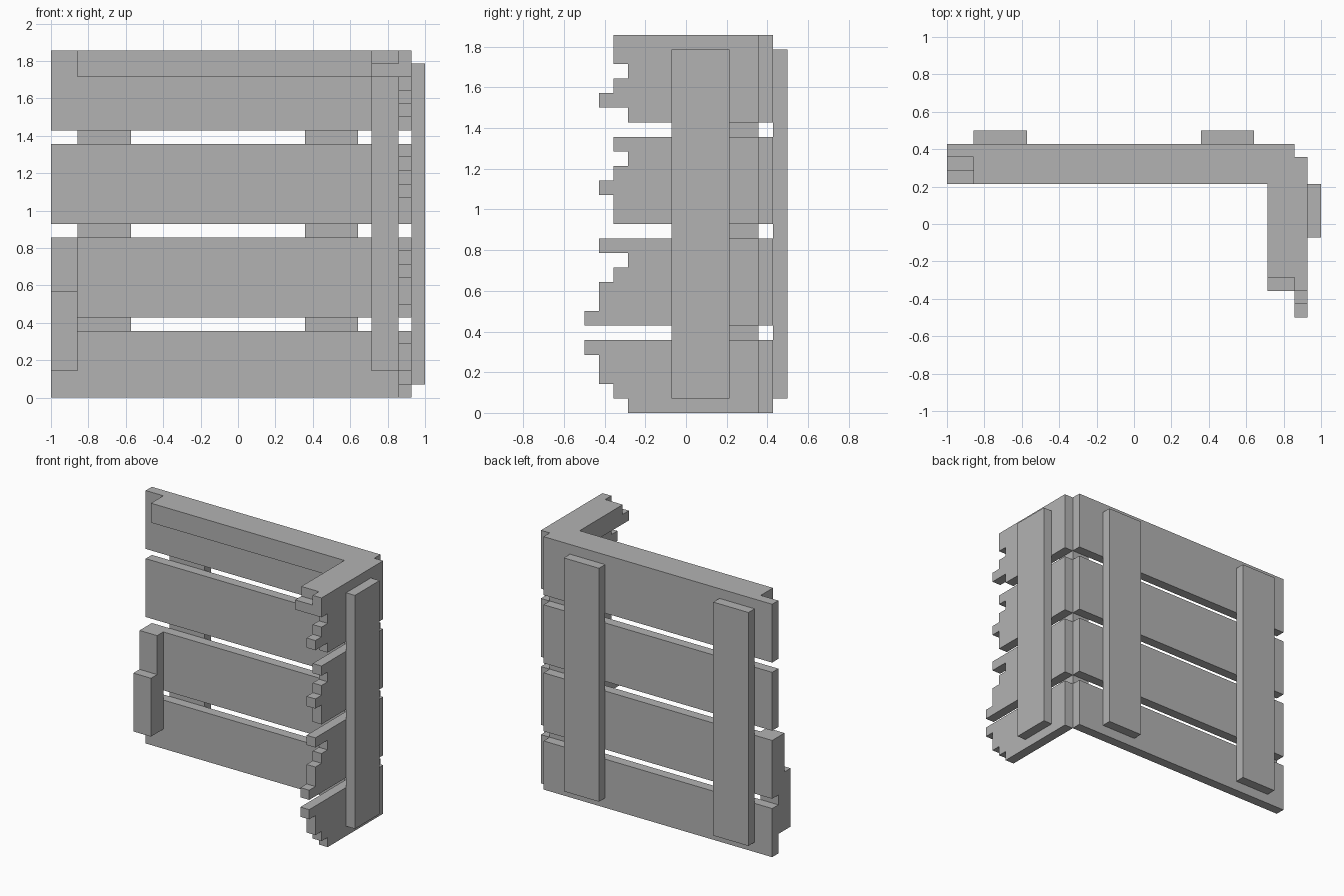
import bpy

U = 1 / 14  # module size shared by all parts

default = bpy.data.objects.get("Cube")
if default:
    bpy.data.objects.remove(default, do_unlink=True)

grey = bpy.data.materials.new("plain grey")
grey.use_nodes = True
colour = (0.45, 0.45, 0.45, 1)
grey.diffuse_color = colour
grey.node_tree.nodes["Principled BSDF"].inputs["Base Color"].default_value = colour


def prism(name, outline, axis, low, high):
    """Extrude a 2D outline, in modules, along the x or y axis."""
    def place(a, b, t):
        return (t * U, a * U, b * U) if axis == "x" else (a * U, t * U, b * U)
    n = len(outline)
    verts = [place(a, b, t) for t in (low, high) for a, b in outline]
    faces = [tuple(reversed(range(n))), tuple(range(n, 2 * n))]
    faces += [(i, (i + 1) % n, (i + 1) % n + n, i + n) for i in range(n)]
    if axis == "y":
        faces = [f[::-1] for f in faces]
    mesh = bpy.data.meshes.new(name)
    mesh.from_pydata(verts, [], faces)
    mesh.materials.append(grey)
    obj = bpy.data.objects.new(name, mesh)
    bpy.context.scene.collection.objects.link(obj)
    return obj


def box(name, x, y, z):
    return prism(name, [(y[0], z[0]), (y[1], z[0]), (y[1], z[1]), (y[0], z[1])],
                 "x", *x)


# Each plank: bottom height, then the front edge of every one-module step
planks = [
    (0, [-4, -5, -6, -6, -7]),
    (6, [-7, -6, -6, -5, -4, -6]),
    (13, [-5, -5, -6, -5, -4, -5]),
    (20, [-4, -6, -5, -4, -5, -5]),
]
for i, (base, steps) in enumerate(planks, 1):
    top = base + len(steps)
    box(f"back_plank_{i}", (-14, 12), (5, 6), (base, top))
    # Side plank with a broken front end
    outline = [(5, top), (5, base)]
    for k, y in enumerate(steps):
        if k == 0 or y != steps[k - 1]:
            outline.append((y, base + k))
        if k == len(steps) - 1 or y != steps[k + 1]:
            outline.append((y, base + k + 1))
    prism(f"side_plank_{i}", outline[::-1], "x", 12, 13)

# Outer battens
box("back_batten_right", (-12, -8), (6, 7), (1, 25))
box("back_batten_left", (5, 9), (6, 7), (1, 25))
box("side_batten", (13, 14), (-1, 3), (1, 25))

# Inner frame: corner post, top rails and broken post
box("corner_post", (10, 12), (3, 5), (2, 24))
box("back_top_rail", (-12, 10), (3, 5), (24, 26))
prism("side_top_rail", [(-5, 24), (5, 24), (5, 26), (-4, 26), (-4, 25), (-5, 25)],
      "x", 10, 12)
prism("broken_post", [(3, 2), (5, 2), (5, 12), (4, 12), (4, 8), (3, 8)],
      "x", -14, -12)
